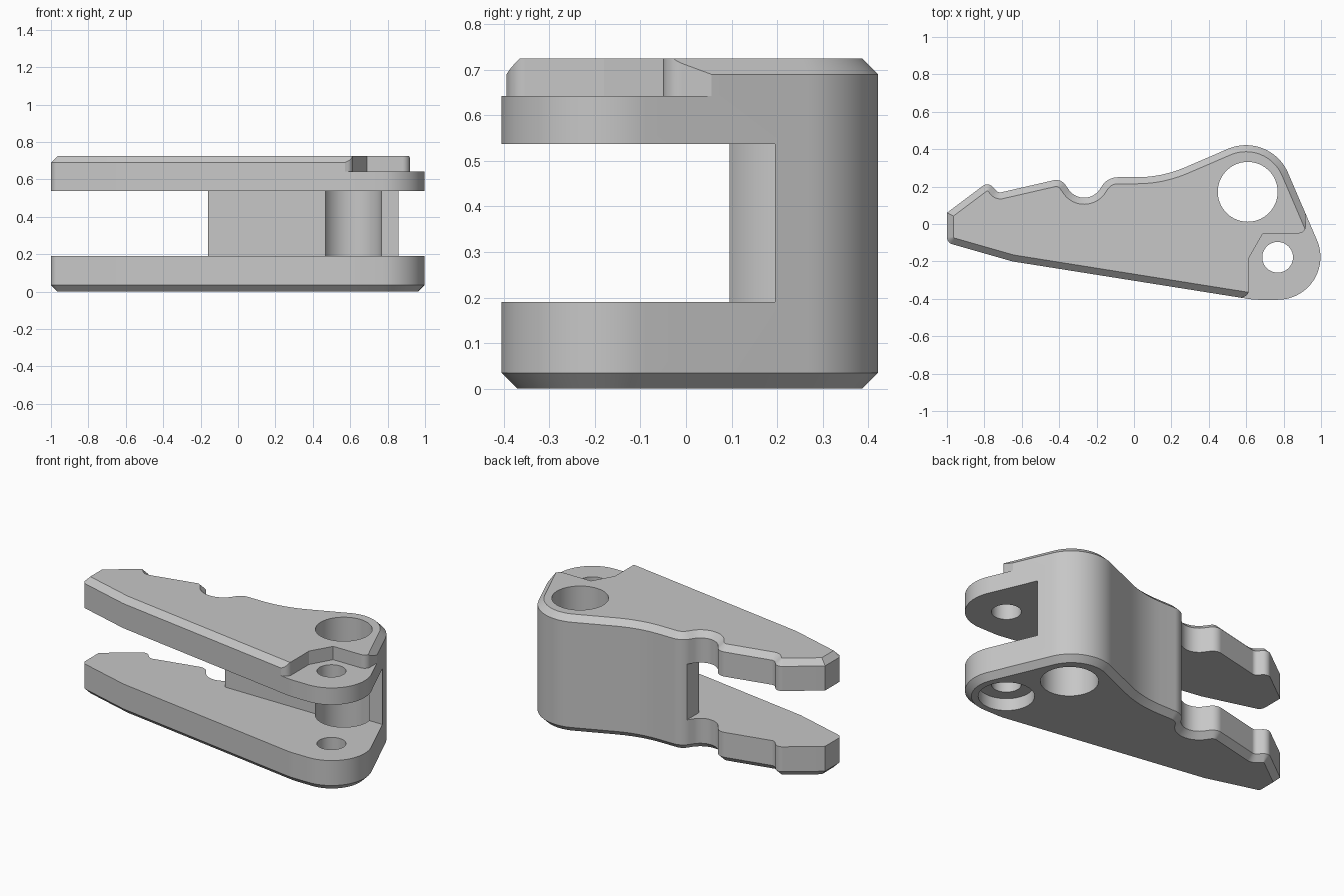
import bpy
import bmesh
import math
from mathutils import Vector

cube = bpy.data.objects.get("Cube")
if cube:
    bpy.data.objects.remove(cube, do_unlink=True)

grey = bpy.data.materials.new("plain_grey")
grey.use_nodes = True
COLOUR = (0.57, 0.57, 0.57, 1)
grey.diffuse_color = COLOUR
grey.node_tree.nodes["Principled BSDF"].inputs["Base Color"].default_value = COLOUR


def rounded(corners):
    """Turn (x, y, radius) corners into a polygon with filleted corners."""
    pts = []
    for i, (x, y, r) in enumerate(corners):
        p = Vector((x, y))
        if r == 0:
            pts.append(p)
            continue
        a = (Vector(corners[i - 1][:2]) - p).normalized()
        b = (Vector(corners[(i + 1) % len(corners)][:2]) - p).normalized()
        half = a.angle(b) / 2
        centre = p + (a + b).normalized() * (r / math.sin(half))
        start = p + a * (r / math.tan(half)) - centre
        turn = math.pi - 2 * half
        if a.x * b.y - a.y * b.x > 0:
            turn = -turn
        n = max(2, math.ceil(abs(turn) / math.radians(4)))
        for k in range(n + 1):
            t = turn * k / n
            c, s = math.cos(t), math.sin(t)
            pts.append(centre + Vector((start.x * c - start.y * s,
                                        start.x * s + start.y * c)))
    return pts


def circle(x, y, r, n=96):
    return [Vector((x + r * math.cos(math.tau * k / n),
                    y + r * math.sin(math.tau * k / n))) for k in range(n)]


def inset(pts, d):
    """Offset a counter-clockwise polygon inwards with mitred corners."""
    out = []
    for i, p in enumerate(pts):
        u = (p - pts[i - 1]).normalized()
        v = (pts[(i + 1) % len(pts)] - p).normalized()
        n1, n2 = Vector((-u.y, u.x)), Vector((-v.y, v.x))
        out.append(p + (n1 + n2) * (d / (1 + n1.dot(n2))))
    return out


def loft(name, layers):
    """Stack (polygon, z) layers into a closed solid."""
    bm = bmesh.new()
    rings = [[bm.verts.new((p.x, p.y, z)) for p in pts] for pts, z in layers]
    bm.faces.new(rings[0][::-1])
    bm.faces.new(rings[-1])
    for low, high in zip(rings, rings[1:]):
        for i in range(len(low)):
            j = (i + 1) % len(low)
            bm.faces.new((low[i], low[j], high[j], high[i]))
    bmesh.ops.recalc_face_normals(bm, faces=bm.faces)
    mesh = bpy.data.meshes.new(name)
    bm.to_mesh(mesh)
    bm.free()
    mesh.materials.append(grey)
    obj = bpy.data.objects.new(name, mesh)
    bpy.context.collection.objects.link(obj)
    return obj


# Solid body with a notched back edge and chamfered top and bottom rims
outline = rounded([
    (-1, -0.10, 0.04), (-0.65, -0.20, 0), (0.64, -0.405, 0.3),
    (1.115, -0.405, 0.228), (0.727, 0.4985, 0.245), (0.15, 0.25, 0.65),
    (-0.14, 0.25, 0.1), (-0.265, 0.063, 0.1), (-0.39, 0.243, 0.06),
    (-0.725, 0.166, 0.03), (-0.78, 0.225, 0.04), (-1, 0.06, 0),
])
CHAMFER, HEIGHT = 0.035, 0.725
rim = inset(outline, CHAMFER)
body = loft("clevis_body", [(rim, 0), (outline, CHAMFER),
                            (outline, HEIGHT - CHAMFER), (rim, HEIGHT)])

# Slot that leaves two jaws joined by a wall along the back
slot = rounded([
    (-1.3, -0.7, 0), (1.3, -0.7, 0), (1.3, 0.195, 0), (0.61, 0.195, 0),
    (0.61, 0.095, 0), (-0.16, 0.095, 0.01), (-0.16, 0.7, 0), (-1.3, 0.7, 0),
])
# Lowered seat around the small pin hole
seat = rounded([
    (0.54, -0.6, 0), (1.2, -0.6, 0), (1.2, 0.06, 0), (0.917, 0.06, 0),
    (0.92, -0.05, 0.04), (0.69, -0.05, 0), (0.615, -0.18, 0),
    (0.615, -0.38, 0.04), (0.54, -0.405, 0),
])
PIN = (0.768, -0.178)
cuts = [
    ("jaw_slot", slot, 0.19, 0.537),
    ("pin_seat", seat, 0.642, 1),
    ("large_bore", circle(0.608, 0.172, 0.16), -1, 2),
    ("pin_hole", circle(*PIN, 0.082), -1, 2),
    ("pin_counterbore", circle(*PIN, 0.155), -1, 0.075),
]
bpy.context.view_layer.objects.active = body
for name, pts, low, high in cuts:
    cutter = loft(name, [(pts, low), (pts, high)])
    cutter.hide_render = True
    mod = body.modifiers.new(name, "BOOLEAN")
    mod.operation = "DIFFERENCE"
    mod.solver = "EXACT"
    mod.object = cutter
    bpy.ops.object.modifier_apply(modifier=name)
    bpy.data.objects.remove(cutter, do_unlink=True)

# Smooth the curved walls and keep every real edge crisp
bpy.ops.object.select_all(action="DESELECT")
body.select_set(True)
bpy.ops.object.shade_smooth_by_angle(angle=math.radians(6))
